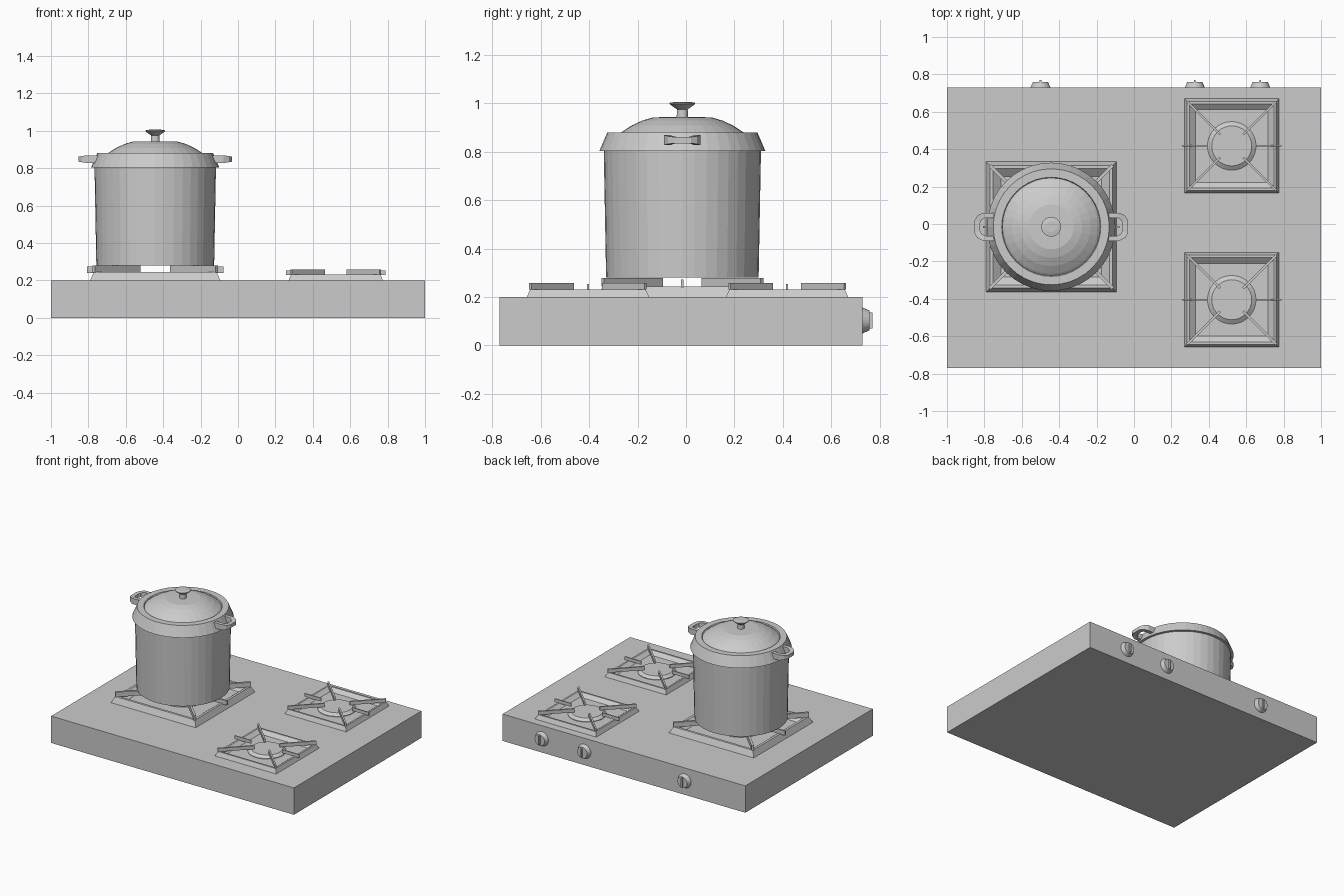
import bpy, bmesh, math
from mathutils import Matrix, Vector

cube = bpy.data.objects.get("Cube")
if cube:
    bpy.data.objects.remove(cube, do_unlink=True)

grey = bpy.data.materials.new("plain grey")
grey.use_nodes = True
grey.diffuse_color = (0.6, 0.6, 0.6, 1)
grey.node_tree.nodes["Principled BSDF"].inputs["Base Color"].default_value = (0.6, 0.6, 0.6, 1)


def finish(name, bm, loc=(0, 0, 0), scale=1):
    bmesh.ops.recalc_face_normals(bm, faces=bm.faces)
    mesh = bpy.data.meshes.new(name)
    bm.to_mesh(mesh)
    bm.free()
    mesh.materials.append(grey)
    ob = bpy.data.objects.new(name, mesh)
    ob.location = loc
    ob.scale = (scale,) * 3
    bpy.context.collection.objects.link(ob)
    return ob


def add_box(bm, size, centre, angle=0):
    m = (Matrix.Rotation(angle, 4, 'Z') @ Matrix.Translation(centre)
         @ Matrix.Diagonal((*size, 1)))
    bmesh.ops.create_cube(bm, size=1, matrix=m)


def add_lathe(bm, profile, sides, square=False):
    """Stack rings of (radius, height), capped at both ends."""
    turn = math.pi / 4 if square else 0
    grow = math.sqrt(2) if square else 1
    rings = []
    for r, z in profile:
        rings.append([bm.verts.new((r * grow * math.cos(turn + math.tau * i / sides),
                                    r * grow * math.sin(turn + math.tau * i / sides), z))
                      for i in range(sides)])
    for a, b in zip(rings, rings[1:]):
        for i in range(sides):
            j = (i + 1) % sides
            bm.faces.new((a[i], a[j], b[j], b[i]))
    bm.faces.new(rings[0])
    bm.faces.new(rings[-1])


def lathe(name, profile, sides, loc, scale=1, square=False):
    bm = bmesh.new()
    add_lathe(bm, profile, sides, square)
    return finish(name, bm, loc, scale)


# Hob body
bm = bmesh.new()
add_box(bm, (2, 1.5, 0.2), (0, -0.02, 0.1))
finish("hob_body", bm)


# Burners: square tray with sunken middle, burner cap and grate blades
def burner(label, x, y, scale):
    loc = (x, y, 0.2)
    lathe(label + "_tray", [(0.2525, 0), (0.238, 0.032), (0.225, 0.032), (0.195, 0.008)],
          4, loc, scale, square=True)
    lathe(label + "_cap", [(0.13, 0.005), (0.13, 0.012), (0.107, 0.028)], 32, loc, scale)
    bm = bmesh.new()
    for k in range(4):
        add_box(bm, (0.25, 0.012, 0.026), (0.212, 0, 0.044), math.pi / 4 + k * math.pi / 2)
    for k in range(2):
        add_box(bm, (0.135, 0.008, 0.024), (0.1975, 0, 0.041), k * math.pi)
    finish(label + "_grate", bm, loc, scale)


pot_x, pot_y = -0.4425, -0.015
burner("large_burner", pot_x, pot_y, 1.38)
burner("small_back_burner", 0.5225, 0.4175, 1)
burner("small_front_burner", 0.5225, -0.405, 1)

# Pot body, rim band, lid and lid knob
at_pot = (pot_x, pot_y, 0)
lathe("pot_body", [(0.315, 0.28), (0.325, 0.82)], 40, at_pot)
lathe("pot_rim", [(0.325, 0.803), (0.343, 0.803), (0.31, 0.88), (0.265, 0.88), (0.26, 0.87)],
      40, at_pot)
lathe("pot_lid", [(0.262, 0.872), (0.25, 0.882), (0.21, 0.908), (0.165, 0.929),
                  (0.12, 0.942), (0.06, 0.943)], 32, at_pot)
lathe("lid_knob", [(0.024, 0.935), (0.022, 0.975), (0.034, 0.983), (0.053, 0.997),
                   (0.053, 1.002), (0.03, 1.006)], 24, at_pot)


# Pot handles: a flat bar bent into a loop, slimmer toward the outside
def handle(name, side):
    outer = [(0.30, 0.075), (0.365, 0.075), (0.395, 0.06), (0.41, 0.035)]
    inner = [(0.30, 0.048), (0.352, 0.048), (0.372, 0.038), (0.38, 0.022)]
    heights = [0.021, 0.021, 0.016, 0.013]
    rows = []
    for o, i, h in zip(outer, inner, heights):
        rows.append([Vector((p[0], p[1], z)) for p, z in ((o, -h), (o, h), (i, h), (i, -h))])
    rows += [[Vector((v.x, -v.y, v.z)) for v in row] for row in reversed(rows)]
    bm = bmesh.new()
    loops = [[bm.verts.new((v.x * side, v.y, v.z)) for v in row] for row in rows]
    for a, b in zip(loops, loops[1:]):
        for k in range(4):
            m = (k + 1) % 4
            bm.faces.new((a[k], a[m], b[m], b[k]))
    bm.faces.new(loops[0])
    bm.faces.new(loops[-1])
    finish(name, bm, (pot_x, pot_y, 0.848))


handle("left_pot_handle", 1)
handle("right_pot_handle", -1)

# Control knobs on the back face, each with a grip fin
for n, x in enumerate((-0.5, 0.325, 0.675), 1):
    bm = bmesh.new()
    add_lathe(bm, [(0.053, -0.005), (0.053, 0.005), (0.041, 0.033)], 24)
    add_box(bm, (0.01, 0.066, 0.03), (0, 0, 0.03))
    knob = finish(f"control_knob_{n}", bm, (x, 0.725, 0.103))
    knob.rotation_euler.x = -math.pi / 2
